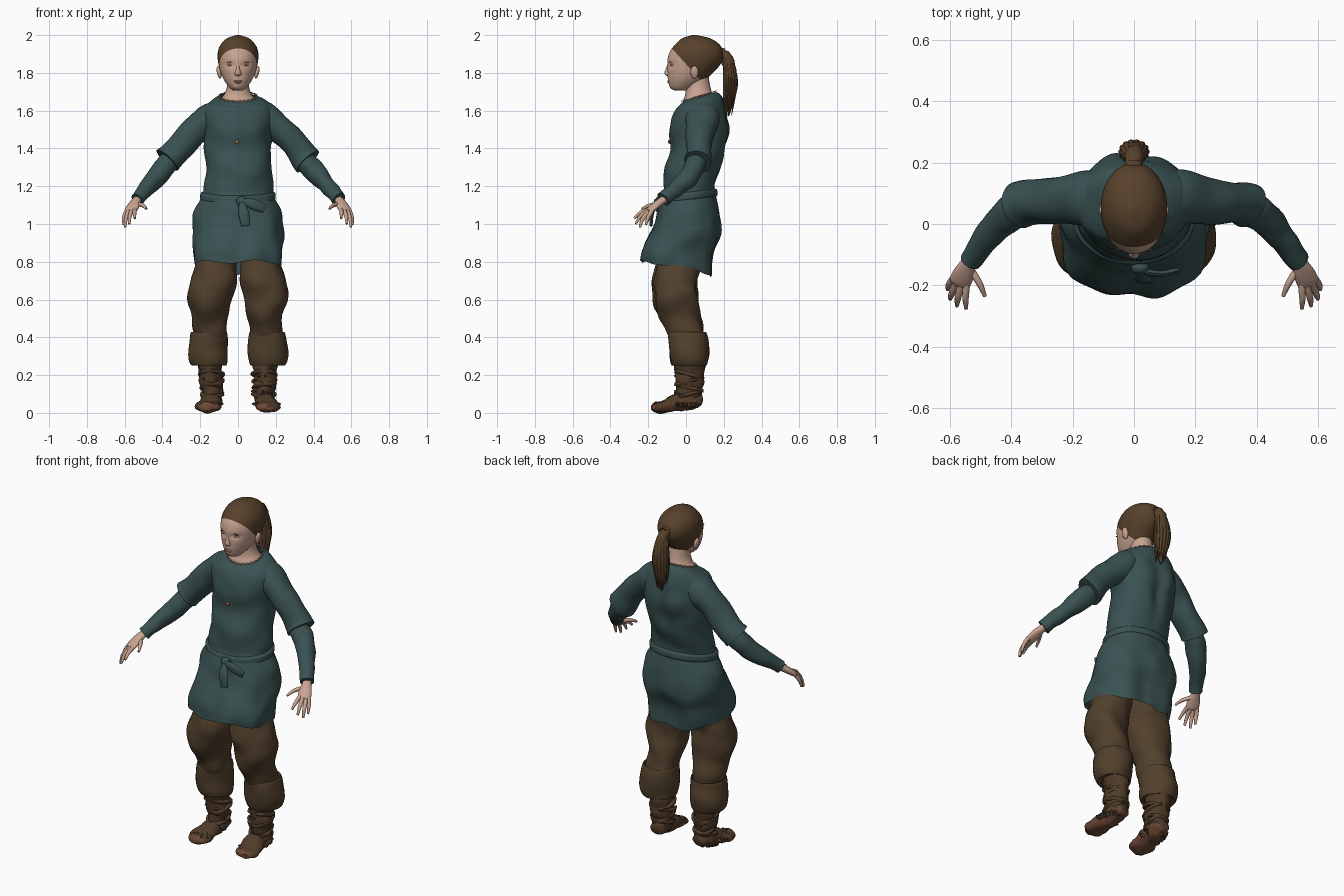
import bpy, bmesh, math, random
from mathutils import Vector, Matrix, noise

random.seed(4)
cube = bpy.data.objects.get("Cube")
if cube:
    bpy.data.objects.remove(cube)


def material(name, r, g, b):
    m = bpy.data.materials.new(name)
    m.use_nodes = True
    m.diffuse_color = (r, g, b, 1)
    bsdf = m.node_tree.nodes["Principled BSDF"]
    bsdf.inputs["Base Color"].default_value = (r, g, b, 1)
    bsdf.inputs["Roughness"].default_value = 0.8
    return m


SKIN = material("skin", .58, .37, .28)
LIPS = material("lips", .5, .29, .22)
EYE = material("eye_white", .5, .42, .36)
HAIR = material("brown_hair", .095, .052, .024)
CLOTH = material("teal_cloth", .042, .083, .084)
TROUSER = material("brown_wool", .083, .051, .025)
BOOT = material("boot_leather", .08, .045, .022)
SOLE = material("red_brown_sole", .15, .065, .035)
BROOCH = material("copper_brooch", .3, .13, .07)
Z = Vector((0, 0, 1))
X = Vector((1, 0, 0))


def finish(name, bm, *mats):
    bmesh.ops.recalc_face_normals(bm, faces=bm.faces)
    me = bpy.data.meshes.new(name)
    bm.to_mesh(me)
    bm.free()
    for m in mats:
        me.materials.append(m)
    for p in me.polygons:
        p.use_smooth = True
    me.set_sharp_from_angle(angle=math.radians(50))
    ob = bpy.data.objects.new(name, me)
    bpy.context.collection.objects.link(ob)
    return ob


def spline(keys, steps):
    """Smooth curve through the keys, all values at once."""
    out = []
    for i in range(len(keys) - 1):
        a, b, c, d = (keys[max(0, min(len(keys) - 1, j))] for j in range(i - 1, i + 3))
        for s in range(steps):
            t = s / steps
            out.append([.5 * (2 * q + (r - p) * t + (2 * p - 5 * q + 4 * r - w) * t * t
                              + (3 * q - p - 3 * r + w) * t ** 3)
                        for p, q, r, w in zip(a, b, c, d)])
    return out + [list(keys[-1])]


def loft_mesh(keys, n=24, steps=4, ref=None, rough=0, freq=9, caps=True):
    """Keys are x, y, z, radius, radius, tilt. Rings lie flat unless ref is given."""
    rows = spline([tuple(k) + (0,) * (6 - len(k)) for k in keys], steps)
    bm, rings = bmesh.new(), []
    for i, (x, y, z, ra, rb, tilt) in enumerate(rows):
        c, u, w = Vector((x, y, z)), X, Vector((0, 1, tilt))
        if ref:
            t = Vector(rows[min(i + 1, len(rows) - 1)][:3]) - Vector(rows[max(i - 1, 0)][:3])
            u = t.cross(ref).normalized()
            w = u.cross(t).normalized()
        ring = []
        for j in range(n):
            a = math.tau * j / n
            d = u * (ra * math.cos(a)) + w * (rb * math.sin(a))
            p = c + d
            ring.append(bm.verts.new(p + d.normalized() * rough * noise.noise(p * freq)))
        rings.append(ring)
    for r, s in zip(rings, rings[1:]):
        for j in range(n):
            k = (j + 1) % n
            bm.faces.new((r[j], r[k], s[k], s[j]))
    if caps:
        bm.faces.new(rings[0])
        bm.faces.new(rings[-1])
    return bm


def loft(name, keys, mat, **kw):
    return finish(name, loft_mesh(keys, **kw), mat)


def ball(name, loc, size, mat, turn=0):
    bm = bmesh.new()
    bmesh.ops.create_uvsphere(bm, u_segments=16, v_segments=10, radius=1)
    m = Matrix.Translation(loc) @ Matrix.Rotation(turn, 4, "Y") @ Matrix.Diagonal((*size, 1))
    bmesh.ops.transform(bm, matrix=m, verts=bm.verts)
    return finish(name, bm, mat)


# Head, with the hair divided from the face along a sloping hairline
head = loft_mesh([(0, -.025, 1.706, .025, .035), (0, -.022, 1.722, .045, .062),
                  (0, .003, 1.76, .073, .098), (0, .022, 1.8, .091, .12),
                  (0, .04, 1.84, .102, .139), (0, .051, 1.88, .108, .147),
                  (0, .057, 1.92, .105, .138), (0, .06, 1.955, .088, .113),
                  (0, .053, 1.984, .056, .072), (0, .045, 2, .01, .012)], n=48, steps=5)
for v in head.verts:
    if v.co.y < 0:
        d = ((abs(v.co.x) - .04) / .022) ** 2 + ((v.co.z - 1.842) / .014) ** 2
        v.co.y += .011 * math.exp(-d)
slope, line = 1.1, 1.847
bmesh.ops.bisect_plane(head, geom=head.verts[:] + head.edges[:] + head.faces[:],
                       plane_co=(0, 0, line), plane_no=(0, slope, 1))
for f in head.faces:
    c = f.calc_center_median()
    f.material_index = int(c.z + slope * c.y > line)
finish("head", head, SKIN, HAIR)
loft("neck", [(0, .07, 1.59, .115, .09), (0, .069, 1.655, .098, .083), (0, .068, 1.685, .074, .072),
              (0, .063, 1.73, .058, .065), (0, .055, 1.81, .057, .06)], SKIN)

# Face
loft("nose", [(0, -.085, 1.85, .009, .012), (0, -.093, 1.825, .009, .013),
              (0, -.096, 1.803, .015, .018), (0, -.093, 1.789, .018, .016),
              (0, -.088, 1.782, .008, .008)], SKIN, n=16)
ball("upper_lip", (0, -.089, 1.757), (.023, .011, .004), LIPS)
ball("lower_lip", (0, -.087, 1.749), (.019, .011, .005), LIPS)
for s, side in ((1, "left"), (-1, "right")):
    ball(side + "_eye", (s * .041, -.071, 1.841), (.016, .012, .006), EYE)
    ball(side + "_iris", (s * .041, -.081, 1.841), (.003, .003, .003), HAIR)
    ball(side + "_eyebrow", (s * .042, -.083, 1.857), (.02, .004, .002), HAIR, s * .1)
    ball(side + "_ear", (s * .1, .045, 1.803), (.012, .021, .034), SKIN, s * .2)

# Ponytail: a core wrapped in loose strands
loft("ponytail", [(0, .17, 1.9, .024, .024), (0, .205, 1.893, .028, .028), (0, .228, 1.84, .032, .036),
                  (0, .234, 1.76, .033, .042), (0, .23, 1.67, .026, .034), (0, .222, 1.57, .004, .006)],
     HAIR, n=16, ref=X, rough=.012, freq=30)
loft("hair_tie", [(0, .183, 1.905, .029, .029), (0, .2, 1.9, .029, .029)], HAIR, n=16, ref=X)
for i in range(14):
    a = math.tau * i / 14
    dx, dy = .036 * math.cos(a), .031 * math.sin(a)
    drop = random.uniform(0, .09)
    loft("hair_strand", [(0, .19, 1.9, .007, .007), (dx * .7, .222 + dy * .5, 1.865, .01, .01),
                         (dx * 1.1, .235 + dy, 1.76, .01, .012),
                         (dx, .23 + dy * .9, 1.68, .007, .009),
                         (dx * .8, .223 + dy * .6, 1.565 + drop, .001, .001)], HAIR, n=8, ref=X)

# Tunic, with shoulder blades, a spine crease, a squarer skirt and a rippled hem
tunic = loft_mesh([(0, .069, 1.672, .1, .087, .3), (0, .075, 1.655, .14, .11, .2),
                   (0, .073, 1.6, .192, .134), (0, .066, 1.5, .192, .156), (0, .064, 1.4, .178, .15),
                   (0, .04, 1.3, .174, .15), (0, .02, 1.2, .184, .138), (0, .017, 1.15, .192, .141),
                   (0, .012, 1.05, .233, .167), (0, -.005, .95, .24, .183),
                   (0, -.04, .86, .236, .187), (0, -.05, .77, .228, .184, -.2)],
                  n=64, steps=5, rough=.014, caps=False)
for v in tunic.verts:
    if v.co.y > .1:
        crease = math.exp(-(v.co.x / .035) ** 2 - ((v.co.z - 1.4) / .16) ** 2)
        blade = math.exp(-((abs(v.co.x) - .08) / .05) ** 2 - ((v.co.z - 1.53) / .09) ** 2)
        v.co.y += .014 * blade - .018 * crease
    if v.co.z < 1.05:
        a = math.atan2(v.co.y + .03, v.co.x)
        fade = (1.05 - v.co.z) / .3
        swell = .02 * min(1, fade * 2) * math.sin(2 * a) ** 2 + .004 * fade * math.sin(9 * a)
        v.co += Vector((math.cos(a), math.sin(a), 0)) * swell
        v.co.z += fade * (.01 * math.sin(5 * a + 1) + .008 * math.cos(2 * a))
finish("tunic", tunic, CLOTH)
loft("belt", [(0, .017, z, .2 + r, .149 + r, .13) for z, r in
              ((1.17, -.013), (1.162, -.001), (1.145, .001), (1.132, -.001), (1.124, -.012))],
     CLOTH, n=48, rough=.005, caps=False)
ball("belt_knot", (.02, -.142, 1.12), (.03, .022, .027), CLOTH)
for tip, name in (((.04, -.185, .99), "long"), ((.14, -.15, 1.08), "short")):
    start = Vector((.02, -.15, 1.12))
    mid = start.lerp(Vector(tip), .5) + Vector((0, -.012, .005))
    loft(name + "_belt_end", [(*start, .014, .01), (*mid, .028, .011), (*tip, .022, .008)],
         CLOTH, n=12, ref=Vector((0, 1, 0)) if name == "short" else Vector((0, -1, .3)))

# Laced neckline and brooch
cord = []
for i in range(49):
    a, wave = math.tau * i / 48, .005 * (-1) ** i
    y = (.086 + wave) * math.sin(a)
    cord.append(((.099 + wave) * math.cos(a), .069 + y, 1.677 + .3 * y, .003, .003))
loft("neck_lacing", cord, SKIN, n=6, steps=2, ref=Z)
ball("brooch", (-.005, -.089, 1.435), (.011, .006, .011), BROOCH)

# Arms and hands
for s, side in ((1, "left"), (-1, "right")):
    def limb(name, keys, mat, **kw):
        return loft(side + "_" + name, [(s * k[0], *k[1:]) for k in keys], mat, **kw)

    limb("short_sleeve", [(.08, .09, 1.59, .085, .075), (.15, .084, 1.553, .09, .084),
                          (.225, .075, 1.495, .077, .075), (.295, .073, 1.42, .07, .07),
                          (.345, .069, 1.36, .072, .074), (.37, .061, 1.333, .075, .077)],
         CLOTH, ref=Z, rough=.012, n=32)
    limb("long_sleeve", [(.33, .07, 1.375, .05, .05), (.375, .053, 1.315, .056, .056),
                         (.42, .022, 1.262, .055, .054), (.47, -.033, 1.205, .046, .046),
                         (.51, -.09, 1.158, .037, .038), (.533, -.12, 1.13, .037, .039)],
         CLOTH, ref=Z, rough=.008, freq=14)
    limb("palm", [(.52, -.1, 1.143, .024, .02), (.539, -.128, 1.122, .025, .02),
                  (.552, -.158, 1.1, .034, .019), (.566, -.188, 1.075, .036, .016),
                  (.571, -.198, 1.066, .03, .01)], SKIN, ref=Z, n=20)
    fingers = {"thumb": ((.53, -.15, 1.105), (.502, -.195, 1.098), (.485, -.235, 1.08)),
               "index_finger": ((.545, -.195, 1.078), (.548, -.24, 1.06), (.546, -.275, 1.03)),
               "middle_finger": ((.562, -.2, 1.07), (.573, -.242, 1.04), (.576, -.266, 1)),
               "ring_finger": ((.58, -.195, 1.065), (.594, -.23, 1.025), (.598, -.244, .982)),
               "little_finger": ((.59, -.18, 1.07), (.603, -.2, 1.035), (.606, -.213, .995))}
    for name, (a, b, c) in fingers.items():
        limb(name, [(*a, .012, .012), (*b, .0105, .0105), (*c, .006, .006)], SKIN, ref=Z, n=10)

    # Legs and boots
    limb("trouser_leg", [(.1, -.01, .95, .08, .1), (.115, -.036, .8, .106, .119),
                         (.133, -.056, .7, .119, .12), (.15, -.053, .62, .119, .119),
                         (.147, -.034, .52, .096, .114), (.148, -.006, .44, .09, .1),
                         (.15, .01, .36, .085, .09)], TROUSER, n=36, steps=6, rough=.02, freq=9)
    limb("boot_cuff", [(.152, .01, .4, .085, .09), (.153, .008, .428, .094, .1),
                       (.156, .01, .4, .102, .105), (.16, .015, .34, .106, .106),
                       (.159, .016, .285, .1, .1), (.155, .017, .25, .088, .09),
                       (.152, .018, .262, .07, .08)], TROUSER, n=32, rough=.011)
    limb("boot_shaft", [(.15, .02, .3, .073, .084), (.145, .02, .2, .06, .074),
                        (.139, .016, .12, .053, .067), (.138, .012, .06, .053, .068)],
         BOOT, rough=.018, freq=16, steps=6)
    foot = loft_mesh([(s * x, *k) for x, *k in
                      ((.134, .085, .07, .025, .02), (.136, .07, .07, .044, .036),
                       (.14, .02, .066, .05, .045), (.146, -.05, .054, .056, .045),
                       (.156, -.11, .036, .066, .033), (.163, -.155, .029, .06, .027),
                       (.168, -.182, .025, .025, .014))], n=24, ref=Z, rough=.012, freq=22)
    bmesh.ops.recalc_face_normals(foot, faces=foot.faces)
    for f in foot.faces:
        f.material_index = int(f.normal.z < -.2 or f.calc_center_median().y < -.165)
    finish(side + "_foot", foot, BOOT, SOLE)
    for i in range(4):
        z, t = .1 + .035 * i, .25 * (-1) ** i
        limb("ankle_strap", [(.139, .017, z + h, .058 + r + .003 * i, .072 + r, t) for h, r in
                             ((-.011, -.006), (-.006, .003), (.006, .003), (.011, -.006))],
             BOOT, rough=.01, freq=25, steps=2)

    # Ragged leather flaps round the foot
    bm = bmesh.new()
    for i in range(30):
        a = math.tau * i / 30
        out = Vector((math.cos(a), math.sin(a), random.uniform(-.1, .7)))
        high = random.random() < .45
        rx, ry, z = (.054, .066, random.uniform(.09, .2)) if high else (.06, .112, .046)
        at = Vector((s * (.139 if high else .15), .015 if high else -.045, z))
        at += Vector((rx * math.cos(a), ry * math.sin(a), 0))
        m = Matrix.Translation(at) @ out.to_track_quat("Z", "Y").to_matrix().to_4x4()
        bmesh.ops.create_cone(bm, segments=5, cap_ends=True, radius1=.018, radius2=.004,
                              depth=random.uniform(.02, .036), matrix=m)
    finish(side + "_boot_flaps", bm, BOOT)
